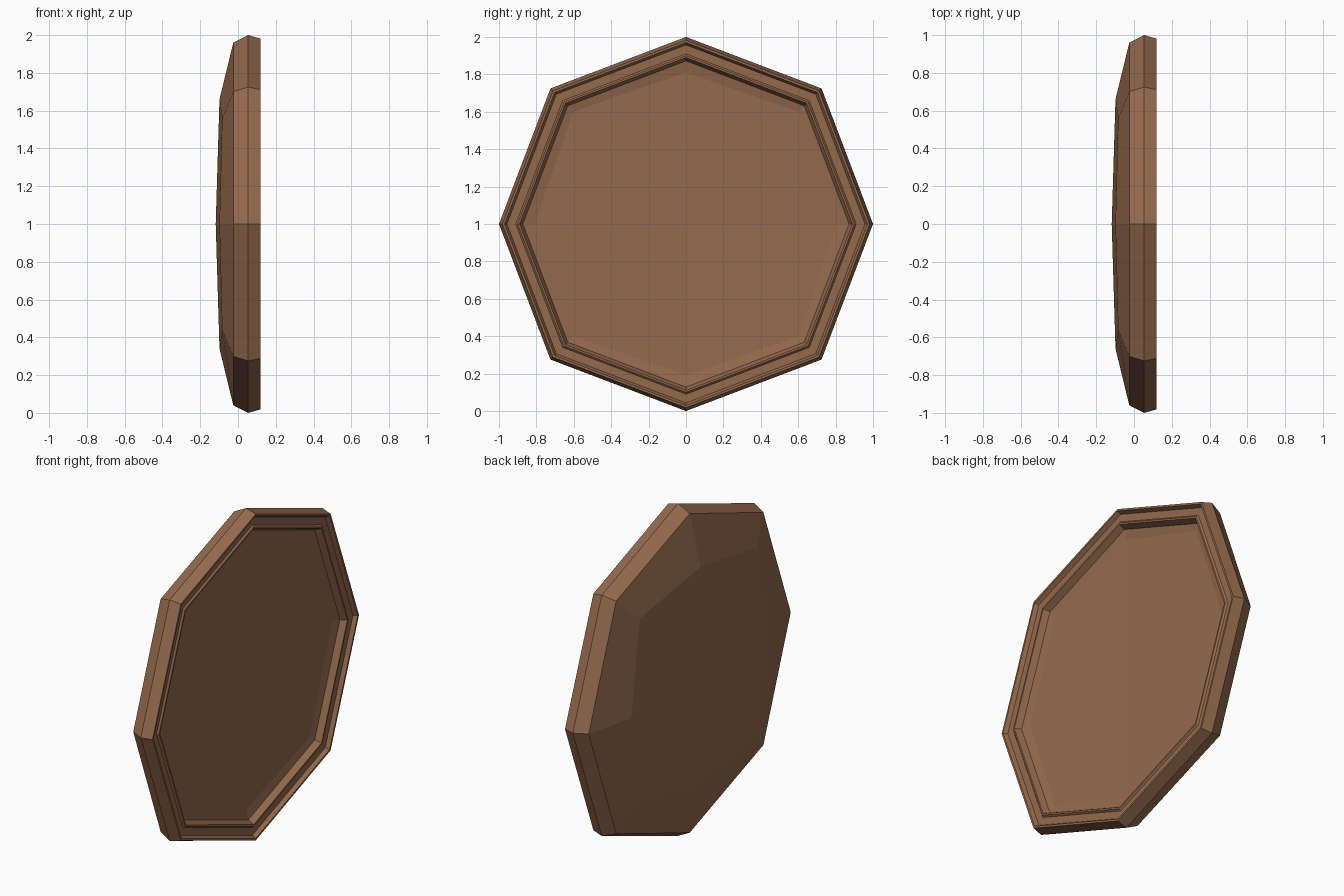
import bpy, bmesh
from math import cos, sin, pi

if "Cube" in bpy.data.objects:
    bpy.data.objects.remove(bpy.data.objects["Cube"])

wood = bpy.data.materials.new("brown_wood")
wood.diffuse_color = (0.30, 0.145, 0.075, 1)
wood.use_nodes = True
wood.node_tree.nodes["Principled BSDF"].inputs["Base Color"].default_value = wood.diffuse_color


def ring(bm, x, r, d=None, xd=None):
    """Eight points facing x: radius r on the axes, d on the diagonals."""
    d = r * 1.025 if d is None else d
    xd = x if xd is None else xd
    verts = []
    for i in range(8):
        a = i * pi / 4
        rad, px = (d, xd) if i % 2 else (r, x)
        verts.append(bm.verts.new((px, rad * cos(a), 1 + rad * sin(a))))
    return verts


def bridge(bm, a, b):
    for i in range(8):
        j = (i + 1) % 8
        bm.faces.new((a[i], a[j], b[j], b[i]))


def cap(bm, loop, x):
    """Four quads meeting at a centre point."""
    c = bm.verts.new((x, 0, 1))
    for i in range(0, 8, 2):
        bm.faces.new((c, loop[i], loop[i + 1], loop[(i + 2) % 8]))
    # split remaining corners are already shared by the four quads


bm = bmesh.new()
rings = [
    # domed back
    ring(bm, -0.098, 0.66, 0.79, -0.084),
    # outer edge
    ring(bm, -0.025, 0.96, 0.99),
    ring(bm, 0.053, 1.0),
    ring(bm, 0.118, 0.982),
    # front lip, groove and inner bead
    ring(bm, 0.118, 0.970),
    ring(bm, 0.095, 0.957),
    ring(bm, 0.095, 0.910),
    ring(bm, 0.105, 0.900),
    ring(bm, 0.105, 0.890),
    ring(bm, 0.068, 0.872),
    # shallow dished floor
    ring(bm, 0.057, 0.81, 0.85, 0.059),
]
for a, b in zip(rings, rings[1:]):
    bridge(bm, a, b)
cap(bm, rings[0], -0.118)
cap(bm, rings[-1], 0.045)
bmesh.ops.recalc_face_normals(bm, faces=bm.faces)

mesh = bpy.data.meshes.new("octagonal_shield")
bm.to_mesh(mesh)
bm.free()
shield = bpy.data.objects.new("octagonal_shield", mesh)
mesh.materials.append(wood)
bpy.context.collection.objects.link(shield)
